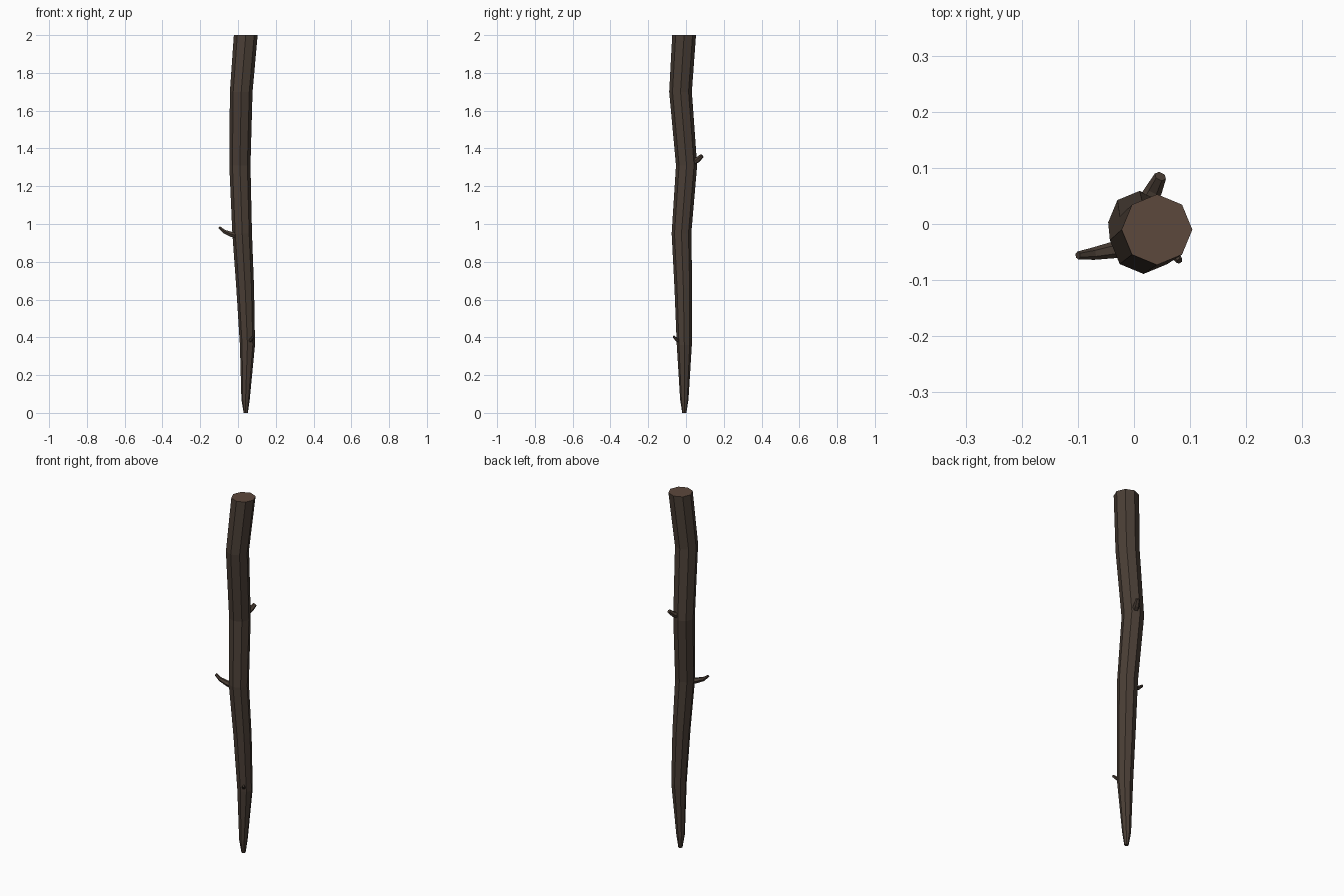
import bpy, bmesh, math
from mathutils import Vector

if "Cube" in bpy.data.objects:
    bpy.data.objects.remove(bpy.data.objects["Cube"])


def material(name, color):
    m = bpy.data.materials.new(name)
    m.diffuse_color = (*color, 1)
    m.use_nodes = True
    m.node_tree.nodes["Principled BSDF"].inputs["Base Color"].default_value = m.diffuse_color
    return m


BARK = material("bark", (0.068, 0.048, 0.036))
WOOD = material("cut_wood", (0.107, 0.065, 0.045))


def tube(name, path, sides, flat_rings=False, inset=None):
    """Loft polygon rings along (x, y, z, radius) points and cap both ends."""
    bm = bmesh.new()
    pts = [Vector(p[:3]) for p in path]
    rings = []
    for i, p in enumerate(path):
        d = (pts[min(i + 1, len(pts) - 1)] - pts[max(i - 1, 0)]).normalized()
        u, v = Vector((1, 0, 0)), Vector((0, 1, 0))
        if not flat_rings:
            u = d.cross(Vector((0, 0, 1))).normalized()
            v = d.cross(u)
        ring = []
        for k in range(sides):
            a = 2 * math.pi * k / sides
            ring.append(bm.verts.new(pts[i] + p[3] * (u * math.cos(a) + v * math.sin(a))))
        rings.append(ring)
    for a, b in zip(rings, rings[1:]):
        for k in range(sides):
            j = (k + 1) % sides
            bm.faces.new((a[k], a[j], b[j], b[k]))
    bm.faces.new(rings[0][::-1])
    cap = bm.faces.new(rings[-1])
    if inset:
        bmesh.ops.inset_region(bm, faces=[cap], thickness=inset)
        cap.material_index = 1
    bmesh.ops.recalc_face_normals(bm, faces=bm.faces)
    mesh = bpy.data.meshes.new(name)
    bm.to_mesh(mesh)
    bm.free()
    mesh.materials.append(BARK)
    mesh.materials.append(WOOD)
    ob = bpy.data.objects.new(name, mesh)
    bpy.context.collection.objects.link(ob)
    return ob


# Crooked octagonal stake, pointed at the bottom, with a pale cut top
tube("stake", [
    (0.041, -0.009, 0.00, 0.011),
    (0.040, -0.009, 0.07, 0.022),
    (0.050, -0.009, 0.36, 0.040),
    (0.038, -0.014, 0.66, 0.047),
    (0.022, -0.024, 0.95, 0.052),
    (0.010, 0.003, 1.31, 0.056),
    (0.017, -0.029, 1.70, 0.060),
    (0.041, -0.010, 2.00, 0.063),
], 8, flat_rings=True, inset=0.018)

# Broken twigs
tube("left_twig", [
    (0.000, -0.040, 0.938, 0.018),
    (-0.035, -0.046, 0.945, 0.015),
    (-0.073, -0.053, 0.960, 0.011),
    (-0.100, -0.056, 0.983, 0.007),
], 6)
tube("back_twig", [
    (0.020, 0.030, 1.325, 0.019),
    (0.036, 0.062, 1.340, 0.015),
    (0.047, 0.085, 1.362, 0.011),
], 6)
tube("front_twig", [
    (0.058, -0.030, 0.378, 0.011),
    (0.070, -0.050, 0.388, 0.009),
    (0.081, -0.066, 0.405, 0.006),
], 6)
